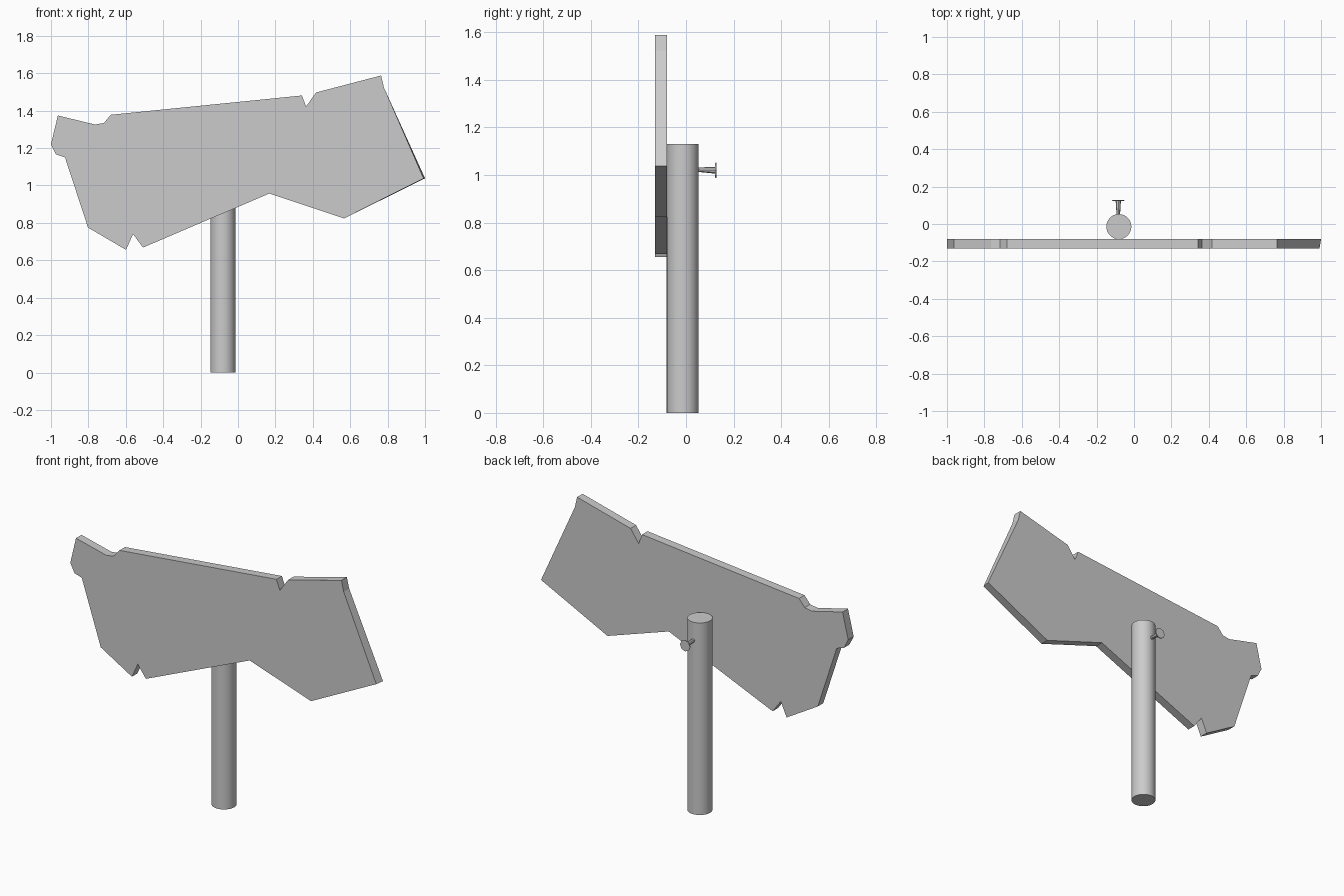
import bpy, bmesh, math
from mathutils import Matrix

if "Cube" in bpy.data.objects:
    bpy.data.objects.remove(bpy.data.objects["Cube"])


def finish(name, bm, smooth=False):
    bmesh.ops.recalc_face_normals(bm, faces=bm.faces)
    mesh = bpy.data.meshes.new(name)
    bm.to_mesh(mesh)
    bm.free()
    ob = bpy.data.objects.new(name, mesh)
    bpy.context.collection.objects.link(ob)
    if smooth:
        bpy.ops.object.select_all(action='DESELECT')
        ob.select_set(True)
        bpy.context.view_layer.objects.active = ob
        bpy.ops.object.shade_smooth_by_angle(angle=math.radians(35))
    return ob


def add_cone(bm, r1, r2, start, end, sides):
    """Tapered cylinder from start to end along y or z."""
    start, end = start.copy(), end.copy()
    axis = end - start
    rot = axis.to_track_quat('Z', 'Y').to_matrix().to_4x4()
    bmesh.ops.create_cone(bm, cap_ends=True, segments=sides, radius1=r1, radius2=r2,
                          depth=axis.length,
                          matrix=Matrix.Translation((start + end) / 2) @ rot)


from mathutils import Vector

# Sign board: chipped plank outline, clockwise from upper left
outline = [(-.963, 1.374), (-.765, 1.326), (-.717, 1.334), (-.68, 1.378),
           (.342, 1.481), (.364, 1.422), (.417, 1.497), (.765, 1.588),
           (.78, 1.524), (.992, 1.038), (.567, .824), (.168, .957),
           (-.508, .668), (-.561, .74), (-.599, .656), (-.802, .775),
           (-.925, 1.15), (-.973, 1.166), (-1.0, 1.22)]
bm = bmesh.new()
front = [bm.verts.new((x, -.131, z)) for x, z in outline]
# The right tip leans outward slightly at the back
back = [bm.verts.new((x + (.008 if x > .9 else 0), -.08, z)) for x, z in outline]
bm.faces.new(front)
bm.faces.new(back[::-1])
n = len(outline)
for i in range(n):
    j = (i + 1) % n
    bm.faces.new((front[i], back[i], back[j], front[j]))
finish("sign_board", bm)

# Round post
bm = bmesh.new()
add_cone(bm, .067, .067, Vector((-.081, -.014, 0)), Vector((-.081, -.014, 1.13)), 32)
finish("post", bm, True)

# Nail: tapered shank and thin head, sticking out of the back
bm = bmesh.new()
add_cone(bm, .008, .014, Vector((-.084, .03, 1.023)), Vector((-.084, .122, 1.02)), 8)
finish("nail_shank", bm, True)
bm = bmesh.new()
add_cone(bm, .031, .033, Vector((-.084, .122, 1.02)), Vector((-.084, .129, 1.02)), 8)
finish("nail_head", bm)
